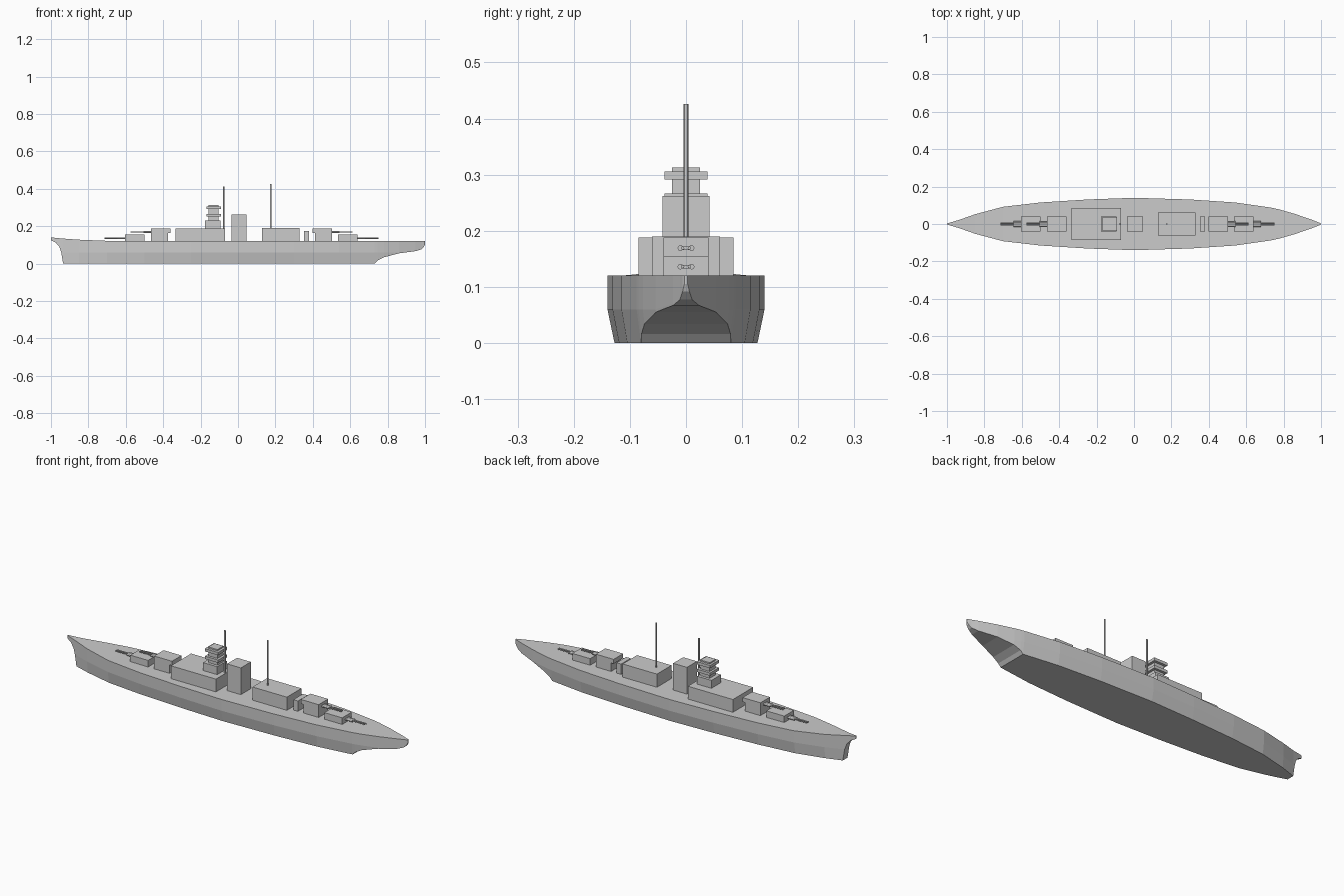
import bpy, bmesh, math

if "Cube" in bpy.data.objects:
    bpy.data.objects.remove(bpy.data.objects["Cube"])


def make_object(name, bm):
    bmesh.ops.recalc_face_normals(bm, faces=bm.faces)
    mesh = bpy.data.meshes.new(name)
    bm.to_mesh(mesh)
    bm.free()
    ob = bpy.data.objects.new(name, mesh)
    bpy.context.collection.objects.link(ob)
    return ob


def box(name, x0, x1, half_y, z0, z1, y=0):
    bm = bmesh.new()
    bmesh.ops.create_cube(bm, size=1)
    for v in bm.verts:
        v.co.x = (x0 + x1) / 2 + v.co.x * (x1 - x0)
        v.co.y = y + v.co.y * 2 * half_y
        v.co.z = (z0 + z1) / 2 + v.co.z * (z1 - z0)
    return make_object(name, bm)


def rod(name, loc, radius, depth, rot=(0, 0, 0)):
    bpy.ops.mesh.primitive_cylinder_add(vertices=12, radius=radius, depth=depth,
                                        location=loc, rotation=rot)
    bpy.context.object.name = name
    bpy.ops.object.shade_smooth_by_angle()


# Hull stations: x, half width, keel height, deck height
stations = [
    (-1.0, 0.003, 0.125, 0.14), (-0.975, 0.010, 0.113, 0.138),
    (-0.955, 0.016, 0.09, 0.136), (-0.945, 0.019, 0.06, 0.135),
    (-0.935, 0.022, 0.0, 0.134), (-0.85, 0.052, 0, 0.128),
    (-0.70, 0.092, 0, 0.122), (-0.5, 0.115, 0, 0.12),
    (-0.25, 0.131, 0, 0.12), (0, 0.14, 0, 0.12),
    (0.3, 0.131, 0, 0.12), (0.54, 0.115, 0, 0.12),
    (0.73, 0.088, 0, 0.12), (0.745, 0.085, 0.016, 0.12),
    (0.78, 0.077, 0.034, 0.12), (0.86, 0.054, 0.055, 0.12),
    (0.95, 0.023, 0.067, 0.12), (0.98, 0.011, 0.077, 0.12),
    (0.995, 0.006, 0.092, 0.12), (1.0, 0.003, 0.105, 0.12),
]
bm = bmesh.new()
rings = []
for x, w, zb, zt in stations:
    zm = max(0.06, zb + 0.004)
    wb = w * (1 - 0.09 * max(0, 0.06 - zb) / 0.06)
    pts = [(w, zt), (w, zm), (wb, zb), (-wb, zb), (-w, zm), (-w, zt)]
    rings.append([bm.verts.new((x, y, z)) for y, z in pts])
for a, b in zip(rings, rings[1:]):
    for i in range(6):
        j = (i + 1) % 6
        bm.faces.new((a[i], a[j], b[j], b[i]))
bm.faces.new(rings[0])
bm.faces.new(rings[-1])
make_object("hull", bm)


# Twin gun turrets, d is the firing direction along x
def turret(name, back, d, z0, z1, barrel_z):
    front = back + d * 0.105
    box(name, *sorted((back, front)), 0.04, z0, z1)
    box(name + "_barrel_joint", *sorted((front - d * 0.01, front + d * 0.04)),
        0.009, barrel_z - 0.003, barrel_z + 0.003)
    for side in (-1, 1):
        rod(name + "_barrel_sleeve", (front + d * 0.015, side * 0.01, barrel_z),
            0.005, 0.05, (0, math.pi / 2, 0))
        rod(name + "_barrel", (front + d * 0.05, side * 0.006, barrel_z),
            0.003, 0.12, (0, math.pi / 2, 0))


turret("bow_lower_turret", -0.50, -1, 0.118, 0.155, 0.136)
turret("bow_upper_turret", -0.36, -1, 0.165, 0.188, 0.169)
turret("stern_lower_turret", 0.535, 1, 0.118, 0.155, 0.136)
turret("stern_upper_turret", 0.397, 1, 0.165, 0.188, 0.169)
box("bow_turret_base", -0.465, -0.375, 0.04, 0.118, 0.165)
box("stern_turret_base", 0.412, 0.502, 0.04, 0.118, 0.165)

# Deckhouses and funnel
box("forward_deckhouse", -0.335, -0.07, 0.085, 0.118, 0.188)
box("aft_deckhouse", 0.128, 0.33, 0.061, 0.118, 0.19)
box("funnel", -0.035, 0.046, 0.042, 0.118, 0.262)
box("small_aft_house", 0.353, 0.38, 0.04, 0.118, 0.175)

# Bridge tower with platforms
box("bridge_base", -0.177, -0.094, 0.04, 0.188, 0.23)
box("bridge_tower", -0.157, -0.103, 0.025, 0.23, 0.313)
for z in (0.251, 0.291):
    box("bridge_platform", -0.168, -0.09, 0.038, z, z + 0.015)

# Masts
for x, top in ((-0.077, 0.412), (0.175, 0.426)):
    rod("mast", (x, 0, (0.18 + top) / 2), 0.0045, top - 0.18)
